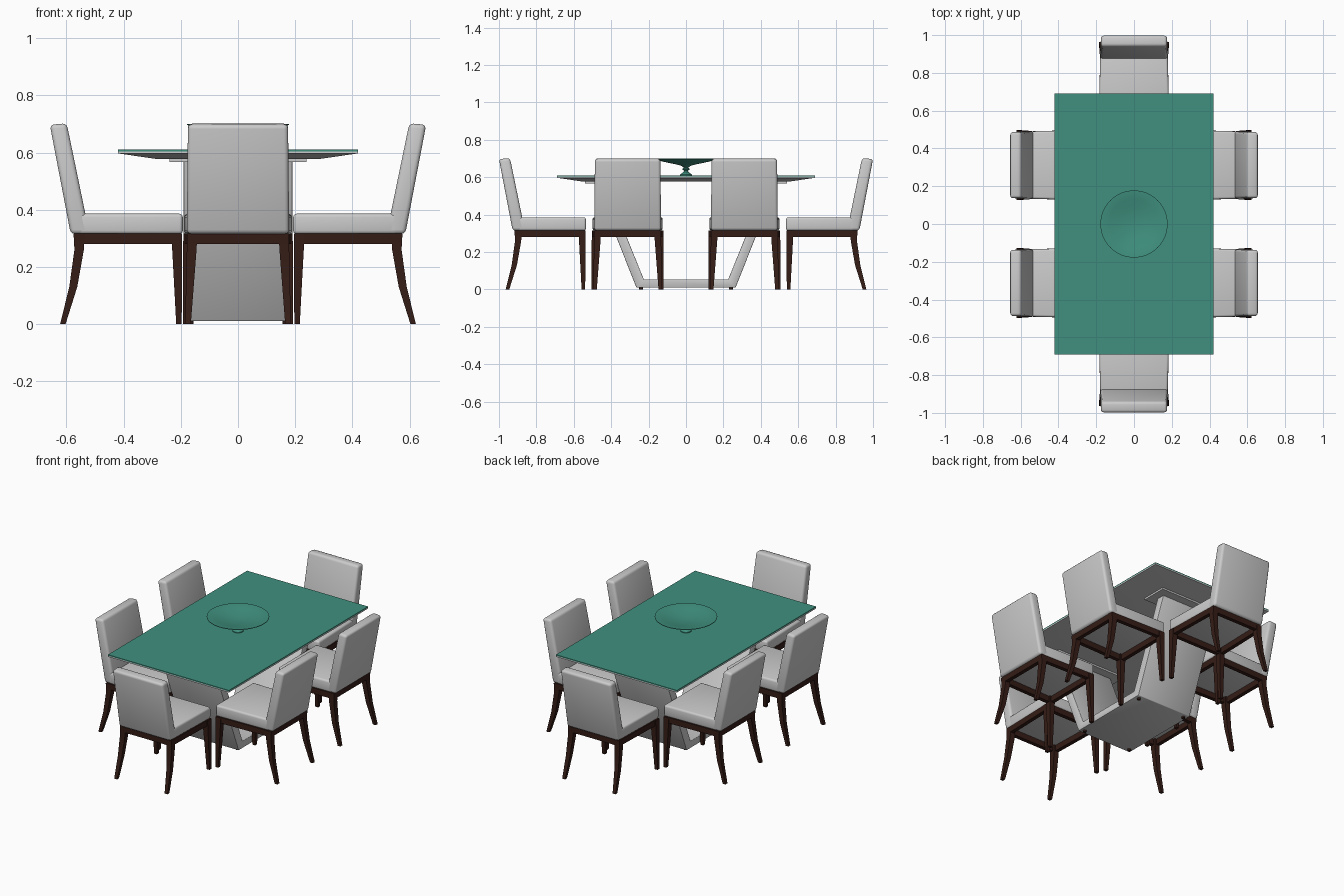
import bpy, bmesh, math
from mathutils import Matrix

if "Cube" in bpy.data.objects:
    bpy.data.objects.remove(bpy.data.objects["Cube"])


def material(name, color):
    m = bpy.data.materials.new(name)
    m.diffuse_color = color
    m.use_nodes = True
    m.node_tree.nodes["Principled BSDF"].inputs["Base Color"].default_value = m.diffuse_color
    return m


WOOD = material("dark_wood", (0.035, 0.012, 0.008, 1))
GLASS = material("green_glass", (0.05, 0.28, 0.21, 1))


def loft(name, rings, mat=None, bevel=0.0, segments=3):
    """Skin matching rings of points, cap both ends, round the edges."""
    bm = bmesh.new()
    rows = [[bm.verts.new(p) for p in r] for r in rings]
    n = len(rows[0])
    for a, b in zip(rows, rows[1:]):
        for i in range(n):
            j = (i + 1) % n
            bm.faces.new((a[i], a[j], b[j], b[i]))
    bm.faces.new(rows[0])
    bm.faces.new(rows[-1])
    bmesh.ops.recalc_face_normals(bm, faces=bm.faces)
    if bevel:
        bmesh.ops.bevel(bm, geom=bm.edges[:], offset=bevel, segments=segments,
                        profile=0.5, affect='EDGES', clamp_overlap=True)
    me = bpy.data.meshes.new(name)
    bm.to_mesh(me)
    bm.free()
    if mat:
        me.materials.append(mat)
    ob = bpy.data.objects.new(name, me)
    bpy.context.collection.objects.link(ob)
    bpy.ops.object.select_all(action='DESELECT')
    ob.select_set(True)
    bpy.context.view_layer.objects.active = ob
    bpy.ops.object.shade_smooth_by_angle(angle=math.radians(38))
    return ob


def rect(x0, x1, y0, y1, z):
    return [(x0, y0, z), (x1, y0, z), (x1, y1, z), (x0, y1, z)]


def taper(w0, w1, y0, y1, z, z1=None):
    """Symmetric trapezoid: half width w0 at y0, w1 at y1."""
    z1 = z if z1 is None else z1
    return [(-w0, y0, z), (w0, y0, z), (w1, y1, z1), (-w1, y1, z1)]


def circle(r, z, x=0, y=0, n=64):
    return [(x + r * math.cos(2 * math.pi * i / n),
             y + r * math.sin(2 * math.pi * i / n), z) for i in range(n)]


# Table top: glass sheet over a slab with a chamfered underside
loft("glass_top", [rect(-.42, .42, -.69, .69, z) for z in (.604, .61)], GLASS)
loft("table_slab", [rect(-.29, .29, -.56, .56, .578),
                    rect(-.42, .42, -.69, .69, .597),
                    rect(-.42, .42, -.69, .69, .604)])

# Table base: flared U extruded across x
half = [(.265, .01), (.488, .57), (.435, .57), (.225, .053)]
outline = half + [(-y, z) for y, z in reversed(half)]
loft("table_base", [[(x, y, z) for y, z in outline] for x in (-.19, .19)], bevel=.003, segments=2)

# Mounting plates and floor pads
for s in (-1, 1):
    loft("mounting_plate", [rect(-.24, .24, s * .46 - .08, s * .46 + .08, z) for z in (.567, .579)])
    for t in (-1, 1):
        loft("floor_pad", [circle(.01, z, s * .165, t * .24, 16) for z in (0, .012)], WOOD)

# Pedestal bowl: turned profile, outside then inside
bowl = [(.032, .610), (.032, .614), (.024, .620), (.013, .628), (.011, .636), (.019, .641),
        (.019, .646), (.012, .651), (.022, .660), (.045, .667), (.085, .675), (.13, .685),
        (.172, .694), (.178, .697), (.178, .700), (.172, .700), (.13, .691),
        (.085, .682), (.045, .676), (.008, .674)]
loft("pedestal_bowl", [circle(r, z) for r, z in bowl], GLASS)

# One chair, front edge at y = 0, back towards +y
chair = [
    loft("seat", [taper(.188, .178, 0, .365, .315), taper(.188, .178, 0, .365, .386)], bevel=.012),
    loft("backrest", [taper(.179, .179, .326, .392, .315),
                      taper(.175, .175, .406, .465, .702, .697)], bevel=.015),
    loft("front_rail", [rect(-.185, .185, .006, .03, z) for z in (.28, .316)], WOOD),
    loft("back_rail", [rect(-.174, .174, .356, .38, z) for z in (.28, .316)], WOOD),
]
for s in (-1, 1):
    chair.append(loft("side_rail", [[(s * .188, .004, z), (s * .164, .004, z),
                                     (s * .154, .38, z), (s * .178, .38, z)]
                                    for z in (.28, .316)], WOOD))
    # straight tapered front leg
    chair.append(loft("front_leg", [rect(s * .154, s * .191, .002, .04, .315),
                                    rect(s * .158, s * .192, .002, .037, .26),
                                    rect(s * .173, s * .193, .004, .023, 0)], WOOD))
    # back leg kicked to the rear
    chair.append(loft("back_leg", [rect(s * .142, s * .179, .344, .382, .315),
                                   rect(s * .145, s * .179, .346, .379, .26),
                                   rect(s * .155, s * .182, .369, .397, .13),
                                   rect(s * .165, s * .185, .410, .429, 0)], WOOD))

# Six chairs: one at each end, two along each side
places = [(0, .535, 0), (0, -.535, math.pi)]
for y in (-.312, .312):
    places += [(.193, y, -math.pi / 2), (-.193, y, math.pi / 2)]
for i, (x, y, a) in enumerate(places):
    for part in chair:
        ob = part
        if i < len(places) - 1:
            ob = part.copy()
            bpy.context.collection.objects.link(ob)
        ob.matrix_world = Matrix.Translation((x, y, 0)) @ Matrix.Rotation(a, 4, 'Z')
